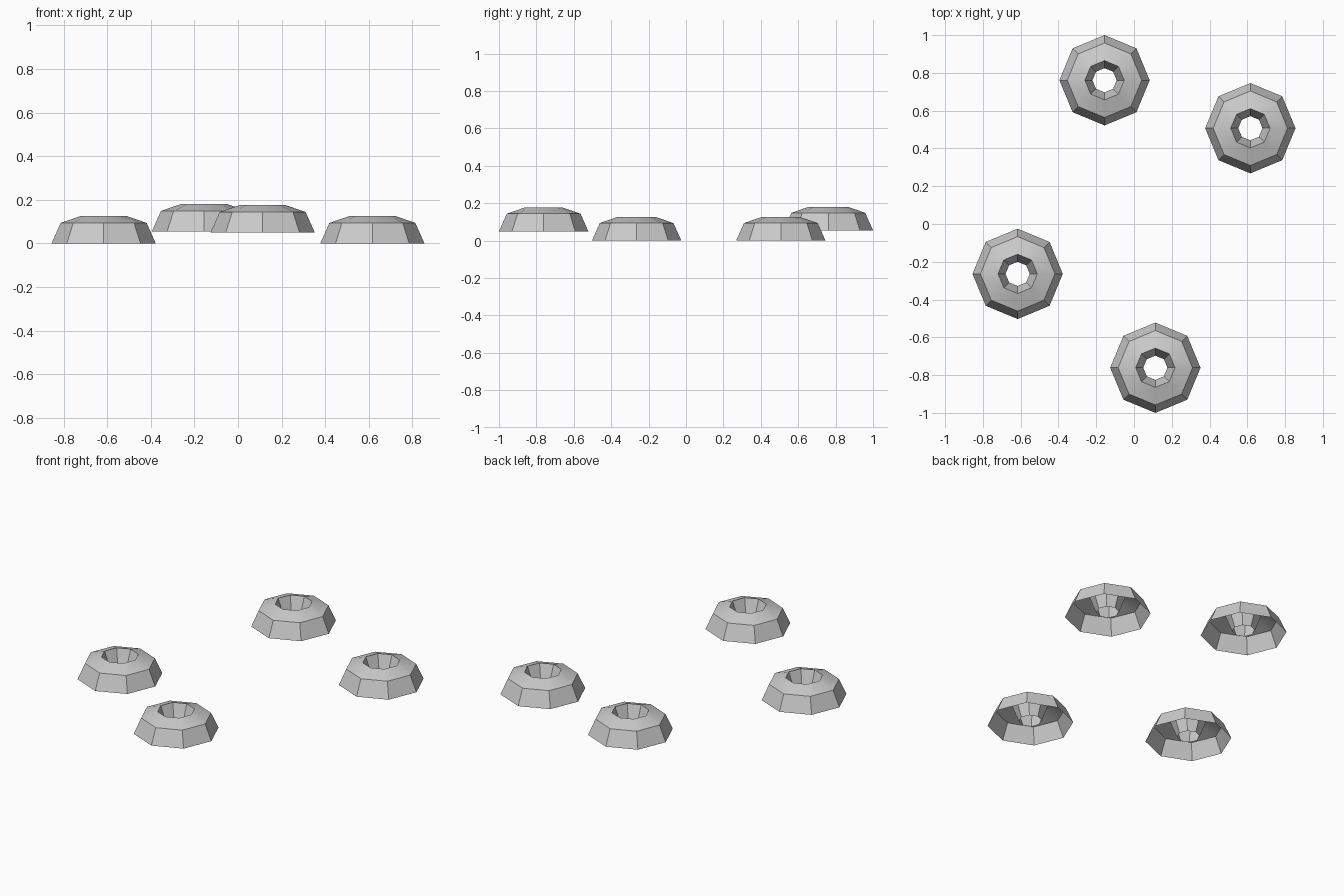
import bpy, bmesh
from math import cos, sin, tau, radians

if "Cube" in bpy.data.objects:
    bpy.data.objects.remove(bpy.data.objects["Cube"])

SIDES = 8
# (radius, height): outer foot, shoulder, crown lip, bottom of the hole
PROFILE = [(0.239, 0.0), (0.197, 0.094), (0.104, 0.126), (0.064, 0.02)]


def ring(name, location):
    # Hollow eight-sided ring, open underneath, with a funnel-shaped hole
    bm = bmesh.new()
    loops = [[bm.verts.new((r * cos(tau * i / SIDES), r * sin(tau * i / SIDES), z))
              for i in range(SIDES)] for r, z in PROFILE]
    for low, high in zip(loops, loops[1:]):
        for i in range(SIDES):
            j = (i + 1) % SIDES
            bm.faces.new((low[i], low[j], high[j], high[i]))
    mesh = bpy.data.meshes.new(name)
    bm.to_mesh(mesh)
    bm.free()
    obj = bpy.data.objects.new(name, mesh)
    obj.location = location
    bpy.context.collection.objects.link(obj)
    # Smooth crown, crisp walls
    bpy.ops.object.select_all(action='DESELECT')
    obj.select_set(True)
    bpy.context.view_layer.objects.active = obj
    bpy.ops.object.shade_smooth_by_angle(angle=radians(30))


# Four scattered rings, two of them slightly raised
ring("back_left_ring", (-0.156, 0.761, 0.055))
ring("back_right_ring", (0.616, 0.507, 0.0))
ring("front_left_ring", (-0.616, -0.264, 0.0))
ring("front_right_ring", (0.113, -0.761, 0.05))
